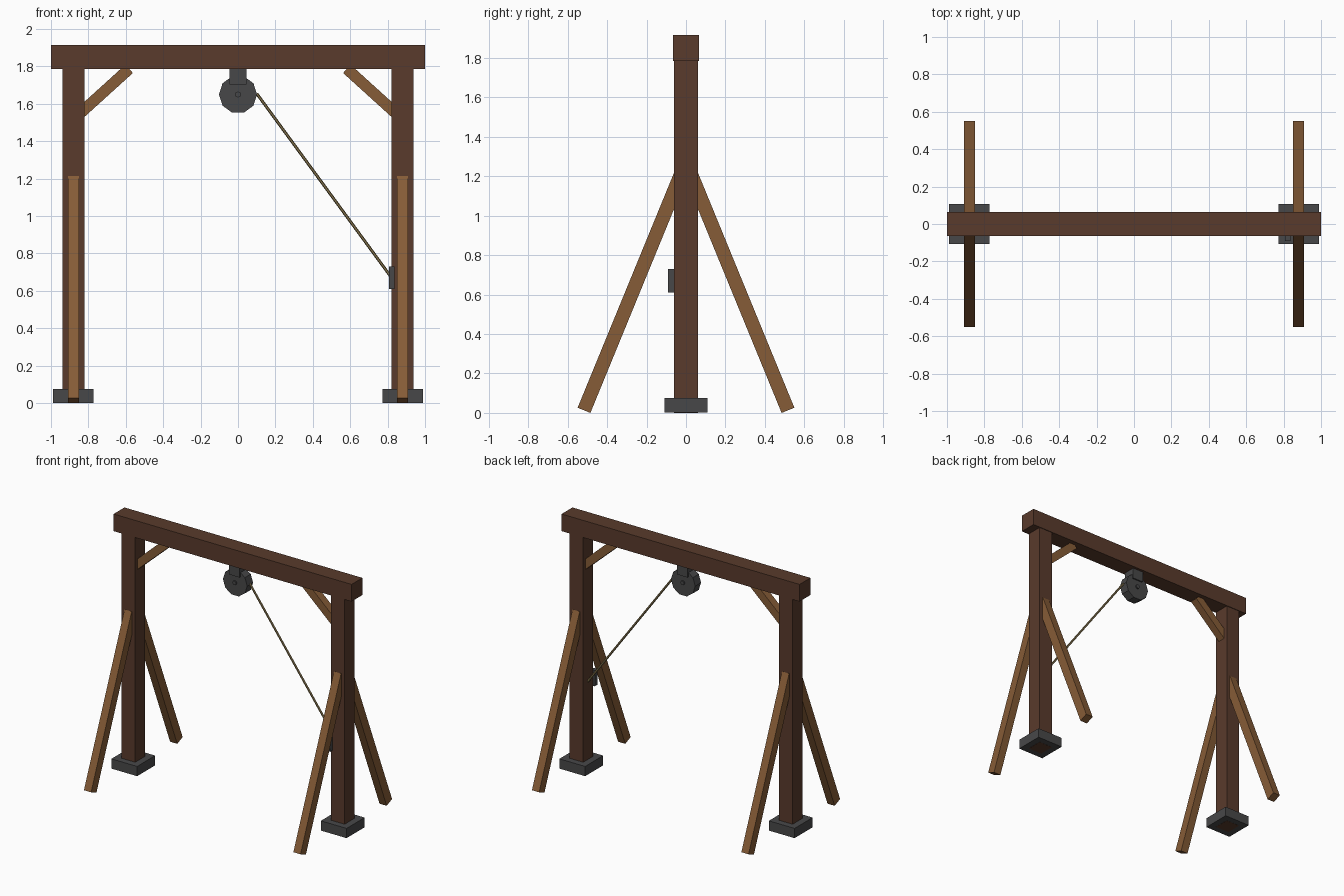
import bpy
import math
from mathutils import Vector

default = bpy.data.objects.get("Cube")
if default:
    bpy.data.objects.remove(default, do_unlink=True)


def material(name, rgb):
    mat = bpy.data.materials.new(name)
    mat.use_nodes = True
    mat.diffuse_color = (*rgb, 1)
    mat.node_tree.nodes["Principled BSDF"].inputs["Base Color"].default_value = (*rgb, 1)
    return mat


DARK_WOOD = material("dark wood", (0.1, 0.043, 0.025))
LIGHT_WOOD = material("light wood", (0.24, 0.107, 0.038))
IRON = material("dark iron", (0.064, 0.064, 0.066))
ROPE = material("rope", (0.27, 0.2, 0.085))


def finish(name, mat):
    obj = bpy.context.object
    obj.name = name
    obj.data.materials.append(mat)
    return obj


def box(name, center, size, mat):
    bpy.ops.mesh.primitive_cube_add(size=1, location=center)
    obj = finish(name, mat)
    obj.scale = size
    return obj


def strut(name, start, end, width, depth, mat):
    """Square timber between two points; width lies along the local x axis."""
    a, b = Vector(start), Vector(end)
    run = b - a
    obj = box(name, (a + b) / 2, (width, depth, run.length), mat)
    # Struts lean in either the xz or the yz plane
    if abs(run.x) > abs(run.y):
        obj.rotation_euler.y = math.atan2(run.x, run.z)
    else:
        obj.rotation_euler.x = -math.atan2(run.y, run.z)
    return obj


def disc(name, center, radius, depth, sides, mat):
    """Flat-sided wheel with its axis along y and a corner on the x axis."""
    bpy.ops.mesh.primitive_cylinder_add(
        vertices=sides, radius=radius, depth=depth, location=center,
        rotation=(math.pi / 2, math.pi / 2, 0))
    return finish(name, mat)


# Top beam
box("top_beam", (0, 0, 1.85), (2, 0.13, 0.13), DARK_WOOD)

# Posts, footings and braces on both sides
for side, s in (("left", 1), ("right", -1)):
    x = 0.88 * s
    box(f"{side}_post", (x, 0, 0.895), (0.116, 0.12, 1.79), DARK_WOOD)
    box(f"{side}_footing", (x, 0, 0.038), (0.216, 0.216, 0.074), IRON)
    for end, t in (("back", 1), ("front", -1)):
        strut(f"{side}_{end}_brace", (x, 0.517 * t, 0.013), (x, 0.03 * t, 1.2),
              0.06, 0.07, LIGHT_WOOD)
    strut(f"{side}_corner_brace", (0.86 * s, 0, 1.535), (0.582 * s, 0, 1.787),
          0.06, 0.06, LIGHT_WOOD)

# Pulley hanging under the beam
box("pulley_block", (0, 0, 1.746), (0.09, 0.09, 0.084), IRON)
disc("pulley_wheel", (0, 0, 1.65), 0.102, 0.07, 10, IRON)
disc("pulley_axle", (0, 0, 1.65), 0.016, 0.09, 8, IRON)

# Rope running from the wheel to the left post
a, b = Vector((0.1, 0, 1.655)), Vector((0.825, 0, 0.665))
bpy.ops.mesh.primitive_cylinder_add(vertices=6, radius=0.008, depth=(b - a).length,
                                    location=(a + b) / 2)
rope = finish("rope", ROPE)
rope.rotation_euler = (b - a).to_track_quat("Z", "Y").to_euler()

# Tie-off cleat on the post
box("cleat", (0.823, -0.075, 0.67), (0.03, 0.032, 0.12), IRON)
